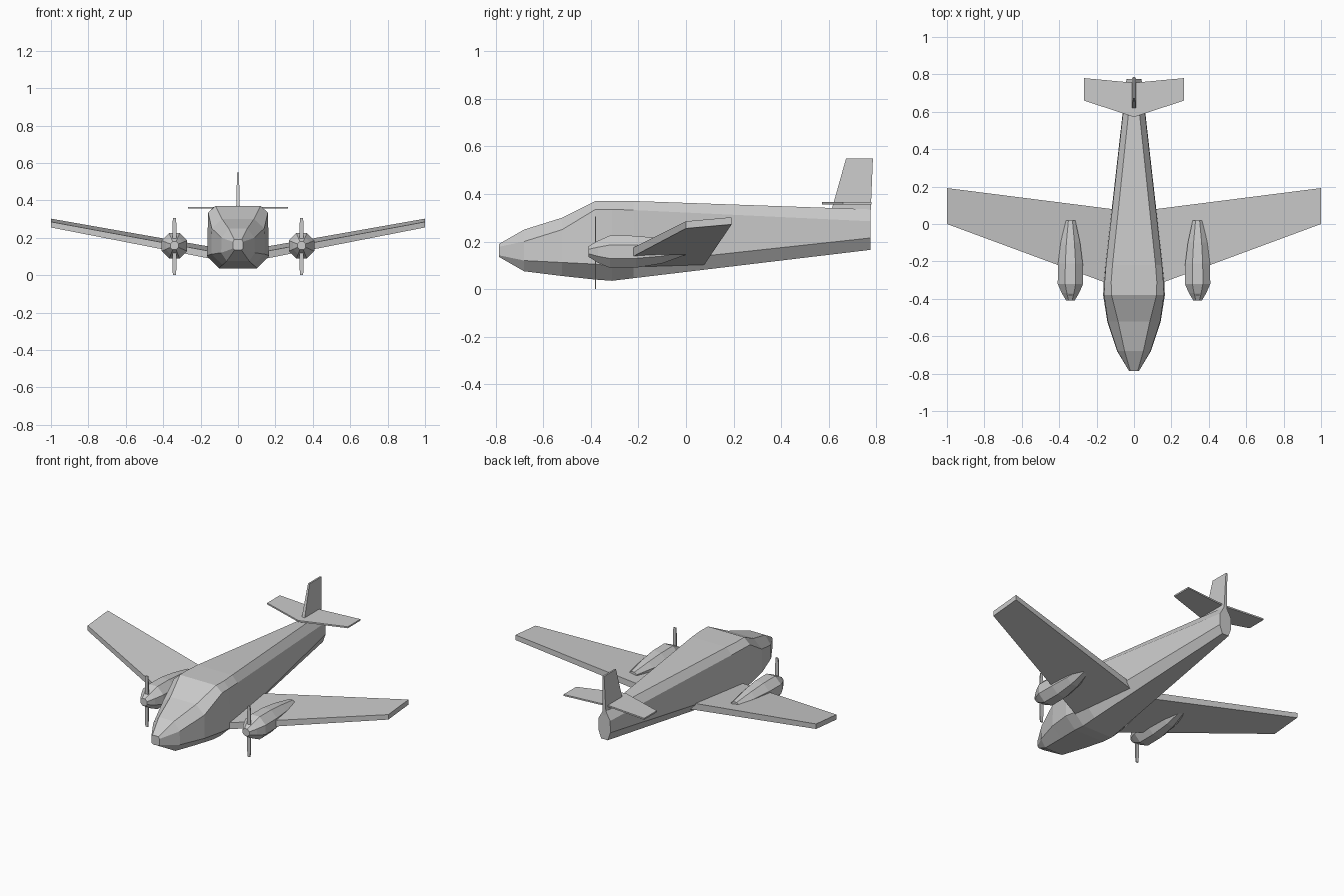
import bpy, bmesh, math

if "Cube" in bpy.data.objects:
    bpy.data.objects.remove(bpy.data.objects["Cube"])


def loft(name, rings):
    """Skin a closed flat-shaded solid through rings of equal point count."""
    bm = bmesh.new()
    vs = [[bm.verts.new(p) for p in ring] for ring in rings]
    n = len(vs[0])
    for a, b in zip(vs, vs[1:]):
        for i in range(n):
            bm.faces.new((a[i], a[(i + 1) % n], b[(i + 1) % n], b[i]))
    bm.faces.new(vs[0])
    bm.faces.new(vs[-1])
    bmesh.ops.recalc_face_normals(bm, faces=bm.faces[:])
    mesh = bpy.data.meshes.new(name)
    bm.to_mesh(mesh)
    bm.free()
    ob = bpy.data.objects.new(name, mesh)
    bpy.context.collection.objects.link(ob)
    return ob


def mirror(ob):
    ob.modifiers.new("mirror", 'MIRROR').use_clip = False


def section(y, *pts):
    """Eight-sided body section from four (half width, z) points, top to bottom."""
    right = [(x, y, z) for x, z in pts]
    return right + [(-x, y, z) for x, z in reversed(pts)]


# Fuselage: roof edge, shoulder, lower side, belly edge
nose_joint = section(-.68, (.05, .25), (.088, .2), (.09, .12), (.06, .075))
body = [
    nose_joint,
    section(-.52, (.085, .3), (.14, .25), (.143, .112), (.082, .055)),
    section(-.38, (.12, .37), (.16, .335), (.165, .105), (.1, .04)),
    section(-.31, (.122, .37), (.157, .335), (.162, .097), (.1, .035)),
    section(-.22, (.115, .37), (.15, .332), (.153, .107), (.095, .046)),
    section(.775, (.01, .335), (.038, .285), (.04, .215), (.022, .165)),
]
loft("fuselage", body)
loft("nose_cap", [
    section(-.785, (.02, .19), (.027, .178), (.027, .142), (.018, .135)), nose_joint])

# Main wing panels with dihedral
def wing_ring(x, le, te, le_z, te_z, thick):
    return [(x, le, le_z), (x, te, te_z), (x, te, te_z + thick), (x, le, le_z + thick)]

mirror(loft("wing", [
    wing_ring(.08, -.34, .075, .075, .1, .04),
    wing_ring(1, 0, .192, .255, .272, .03)]))

# Engine nacelles: (y, half width, half height, centre z)
def nacelle_ring(y, rx, rz, zc):
    angles = [math.pi / 8 + i * math.pi / 4 for i in range(8)]
    k = 1 / math.cos(math.pi / 8)
    return [(.34 + rx * k * math.cos(a), y, zc + rz * k * math.sin(a)) for a in angles]

mirror(loft("engine_nacelle", [nacelle_ring(*s) for s in (
    (-.41, .022, .022, .158), (-.37, .046, .046, .157), (-.32, .068, .068, .157),
    (-.21, .066, .067, .157), (-.1, .052, .052, .16), (.02, .026, .02, .172))]))

# Two-blade propellers
def blade_ring(z, w):
    return [(.34 + x, -.38 + y, z) for x, y in ((-w, -.003), (w, -.003), (w, .003), (-w, .003))]

mirror(loft("propeller", [blade_ring(0, .008), blade_ring(.04, .011),
                          blade_ring(.265, .011), blade_ring(.305, .008)]))

# Tailplane, one solid across both sides
loft("tailplane", [wing_ring(-.268, .66, .78, .356, .356, .009),
                   wing_ring(0, .572, .755, .356, .356, .009),
                   wing_ring(.268, .66, .78, .356, .356, .009)])

# Fin
def fin_ring(z, le, te, w):
    return [(-w, le, z), (w, le, z), (w, te, z), (-w, te, z)]

loft("tail_fin", [fin_ring(.31, .605, .775, .011), fin_ring(.548, .672, .785, .005)])
